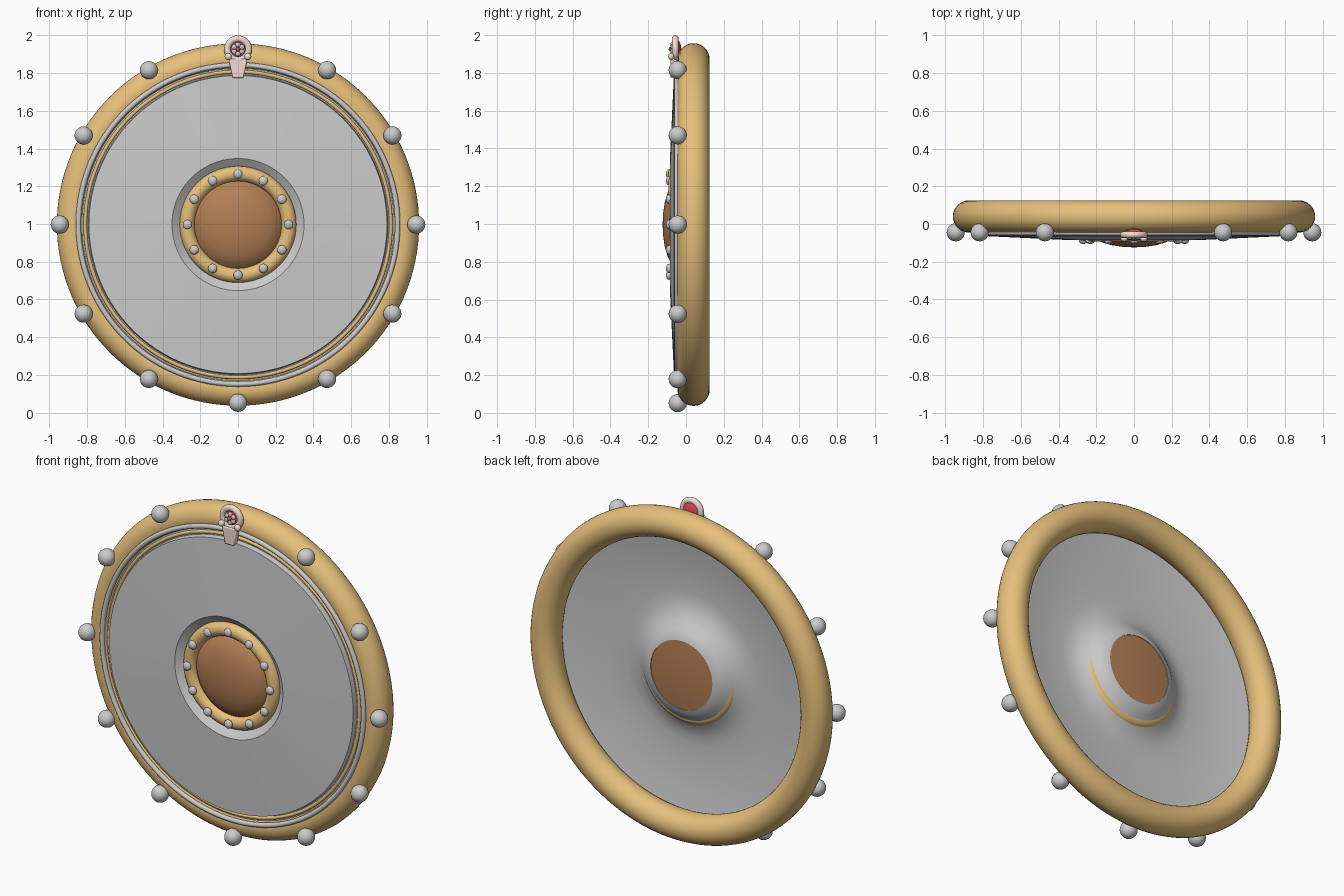
import bpy, bmesh, math
from math import sin, cos, pi, radians

if "Cube" in bpy.data.objects:
    bpy.data.objects.remove(bpy.data.objects["Cube"])

CZ = 0.997  # height of the shield centre


def material(name, rgb):
    m = bpy.data.materials.new(name)
    m.diffuse_color = (*rgb, 1)
    m.use_nodes = True
    m.node_tree.nodes["Principled BSDF"].inputs["Base Color"].default_value = m.diffuse_color
    return m


GOLD = material("gold", (0.80, 0.53, 0.20))
BROWN = material("brown", (0.45, 0.21, 0.09))
PINK = material("pale_pink", (0.88, 0.72, 0.65))
RED = material("red", (0.75, 0.06, 0.07))


def finish(ob, name, mat=None, angle=35):
    ob.name = name
    if mat:
        ob.data.materials.append(mat)
    bpy.ops.object.select_all(action='DESELECT')
    ob.select_set(True)
    bpy.context.view_layer.objects.active = ob
    bpy.ops.object.shade_smooth_by_angle(angle=radians(angle))
    return ob


def lathe(name, profile, mat=None, closed=False, n=96, angle=35):
    """Turn (radius, y) points about the shield's y axis."""
    bm = bmesh.new()
    rings = []
    for r, y in profile:
        if r == 0:
            rings.append([bm.verts.new((0, y, 0))] * n)
        else:
            rings.append([bm.verts.new((r * cos(2 * pi * i / n), y, r * sin(2 * pi * i / n)))
                          for i in range(n)])
    pairs = list(zip(rings, rings[1:]))
    if closed:
        pairs.append((rings[-1], rings[0]))
    for a, b in pairs:
        for i in range(n):
            j = (i + 1) % n
            bm.faces.new(list(dict.fromkeys((a[i], a[j], b[j], b[i]))))
    bmesh.ops.recalc_face_normals(bm, faces=bm.faces)
    me = bpy.data.meshes.new(name)
    bm.to_mesh(me)
    bm.free()
    ob = bpy.data.objects.new(name, me)
    bpy.context.collection.objects.link(ob)
    ob.location.z = CZ
    return finish(ob, name, mat, angle)


def torus(name, R, r, y, mat=None, z=CZ, tilt=0, n=96, m=20):
    bpy.ops.mesh.primitive_torus_add(major_radius=R, minor_radius=r, major_segments=n,
                                     minor_segments=m, location=(0, y, z),
                                     rotation=(pi / 2 + radians(tilt), 0, 0))
    return finish(bpy.context.object, name, mat, 60)


def ball(name, loc, r, mat=None, flat=1.0, seg=20):
    bpy.ops.mesh.primitive_uv_sphere_add(segments=seg, ring_count=seg // 2, radius=r, location=loc)
    ob = bpy.context.object
    ob.scale.y = flat
    return finish(ob, name, mat, 60)


# outer rim and the thin bands inside it
torus("outer_rim", 0.875, 0.085, 0.04, GOLD, n=128, m=32)
torus("inner_band", 0.846, 0.014, -0.047, n=128, m=12)
torus("gold_band", 0.810, 0.010, -0.033, GOLD, n=128, m=10)

# shield plate: raised flat front, dished centre that bulges out at the back
lathe("shield_plate", [(0.20, 0.03), (0.35, -0.085), (0.79, -0.064), (0.795, -0.035),
                       (0.83, -0.03), (0.83, -0.015), (0.72, -0.035), (0.58, -0.05),
                       (0.44, -0.06), (0.385, -0.055), (0.335, -0.042), (0.29, -0.014),
                       (0.25, 0.018), (0.225, 0.034), (0.20, 0.042)], closed=True, n=128, angle=28)

# centre boss with its ring
lathe("centre_boss", [(0, -0.124), (0.06, -0.121), (0.12, -0.112), (0.17, -0.097),
                      (0.21, -0.076), (0.235, -0.05), (0.235, -0.01), (0.205, 0.038),
                      (0.12, 0.046), (0, 0.05)], BROWN, n=64)
torus("boss_ring", 0.27, 0.04, -0.048, GOLD, tilt=1.5, n=72, m=20)

# studs on the boss ring and balls on the rim (the top place holds the emblem)
for i in range(12):
    a = i * pi / 6
    ball("ring_stud", (0.268 * sin(a), -0.089, CZ + 0.268 * cos(a)), 0.025, flat=0.7, seg=14)
    if i:
        ball("rim_ball", (0.945 * sin(a), -0.044, CZ + 0.945 * cos(a)), 0.048, seg=24)

# top emblem: ringed red stone with a grey flower in front
EZ = 1.926
torus("emblem_ring", 0.056, 0.018, -0.057, PINK, z=EZ, n=40, m=14)
ball("emblem_stone", (0, -0.05, EZ), 0.05, RED, flat=0.5)
for i in range(6):
    a = i * pi / 3
    ball("emblem_petal", (0.024 * sin(a), -0.073, EZ + 0.024 * cos(a)), 0.014, flat=0.7, seg=10)
ball("emblem_centre", (0, -0.08, EZ), 0.012, RED, seg=10)
for s in (-1, 1):
    ball("emblem_knob", (s * 0.052, -0.078, 1.887), 0.019, PINK, flat=0.9, seg=12)

# tapered emblem stem
bpy.ops.mesh.primitive_cube_add(size=1, location=(0, -0.065, 1.825))
stem = bpy.context.object
for v in stem.data.vertices:
    top = v.co.z > 0
    v.co.x *= 0.10 if top else 0.058
    v.co.y *= 0.036
    v.co.z *= 0.10
bev = stem.modifiers.new("soft_edges", 'BEVEL')
bev.width, bev.segments = 0.006, 2
finish(stem, "emblem_stem", PINK)
